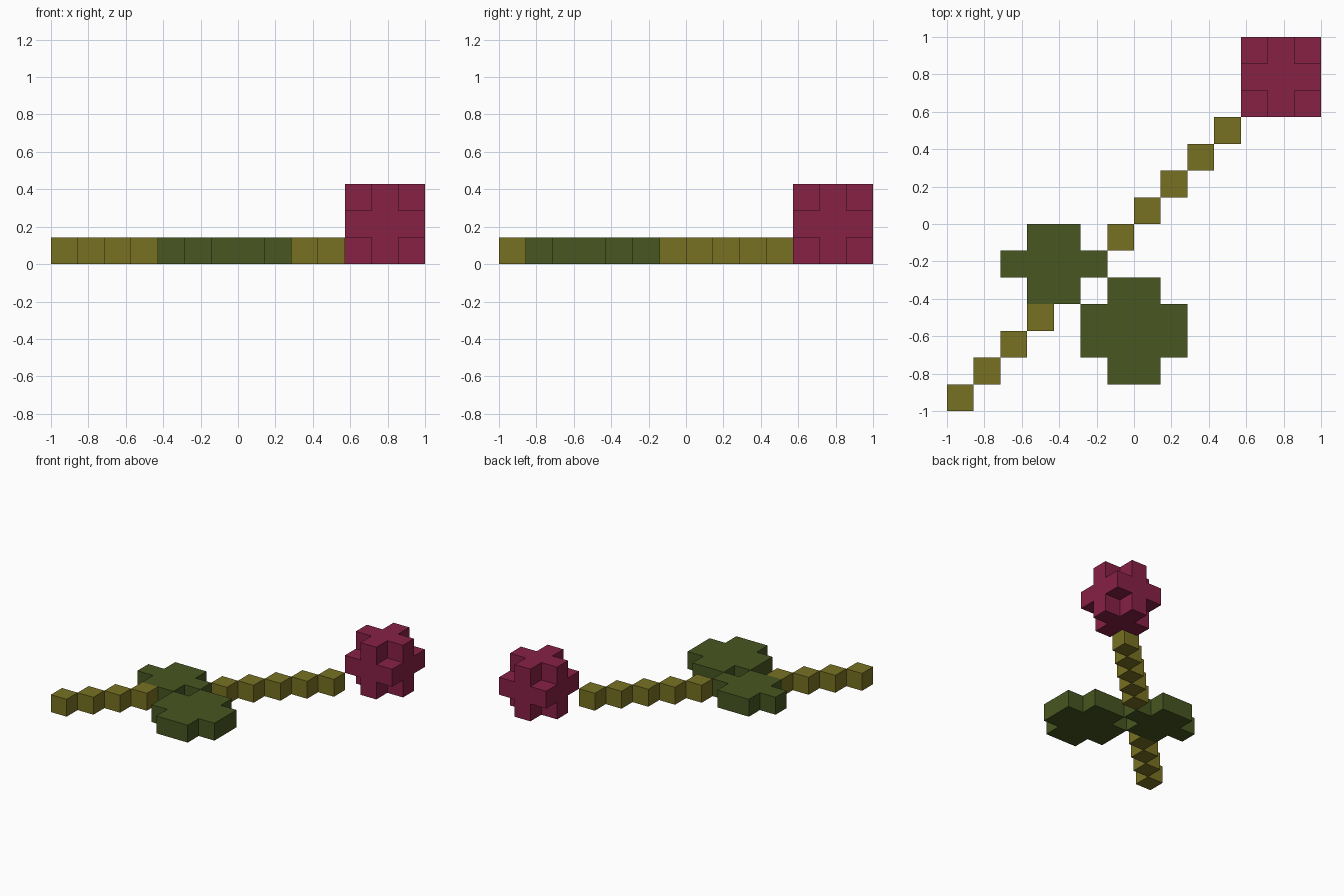
import bpy
import bmesh
from itertools import product
from mathutils import Vector

if "Cube" in bpy.data.objects:
    bpy.data.objects.remove(bpy.data.objects["Cube"], do_unlink=True)

UNIT = 2 / 14                      # edge of one block
ORIGIN = Vector((-1, -1, 0))


def material(name, rgb):
    mat = bpy.data.materials.new(name)
    mat.use_nodes = True
    color = (*rgb, 1)
    mat.diffuse_color = color
    mat.node_tree.nodes["Principled BSDF"].inputs["Base Color"].default_value = color
    return mat


def block_part(name, cells, mat):
    """Closed outer skin around a set of unit blocks."""
    cells = set(cells)
    bm = bmesh.new()
    for cell in cells:
        for axis, side in product(range(3), (0, 1)):
            neighbour = list(cell)
            neighbour[axis] += 2 * side - 1
            if tuple(neighbour) in cells:
                continue
            loop = [(0, 0), (1, 0), (1, 1), (0, 1)]
            if not side:
                loop.reverse()
            verts = []
            for u, v in loop:
                corner = Vector(cell)
                corner[axis] += side
                corner[(axis + 1) % 3] += u
                corner[(axis + 2) % 3] += v
                verts.append(bm.verts.new(ORIGIN + corner * UNIT))
            bm.faces.new(verts)
    bmesh.ops.remove_doubles(bm, verts=bm.verts, dist=UNIT / 100)
    bmesh.ops.dissolve_limit(bm, angle_limit=0.01, verts=bm.verts, edges=bm.edges)
    mesh = bpy.data.meshes.new(name)
    bm.to_mesh(mesh)
    bm.free()
    mesh.materials.append(mat)
    obj = bpy.data.objects.new(name, mesh)
    bpy.context.collection.objects.link(obj)
    return obj


def slab(xs, ys):
    return set(product(xs, ys, (0,)))


petal_red = material("petal crimson", (0.242, 0.015, 0.060))
stem_olive = material("stem olive", (0.188, 0.165, 0.016))
leaf_green = material("leaf green", (0.065, 0.093, 0.015))

# Stem: diagonal row of blocks, interrupted by the small leaf
for i in (*range(4), *range(6, 11)):
    block_part(f"stem_block_{i}", [(i, i, 0)], stem_olive)

# Leaves: flat crosses either side of the stem
block_part("small_leaf", slab(range(2, 6), [5]) | slab(range(3, 5), range(4, 7)), leaf_green)
block_part("large_leaf", slab(range(5, 9), range(2, 4)) | slab(range(6, 8), range(1, 5)), leaf_green)

# Flower head: block of three per side with its eight corners cut away
head = [(11 + x, 11 + y, z) for x, y, z in product(range(3), repeat=3)
        if 1 in (x, y, z)]
block_part("flower_head", head, petal_red)
